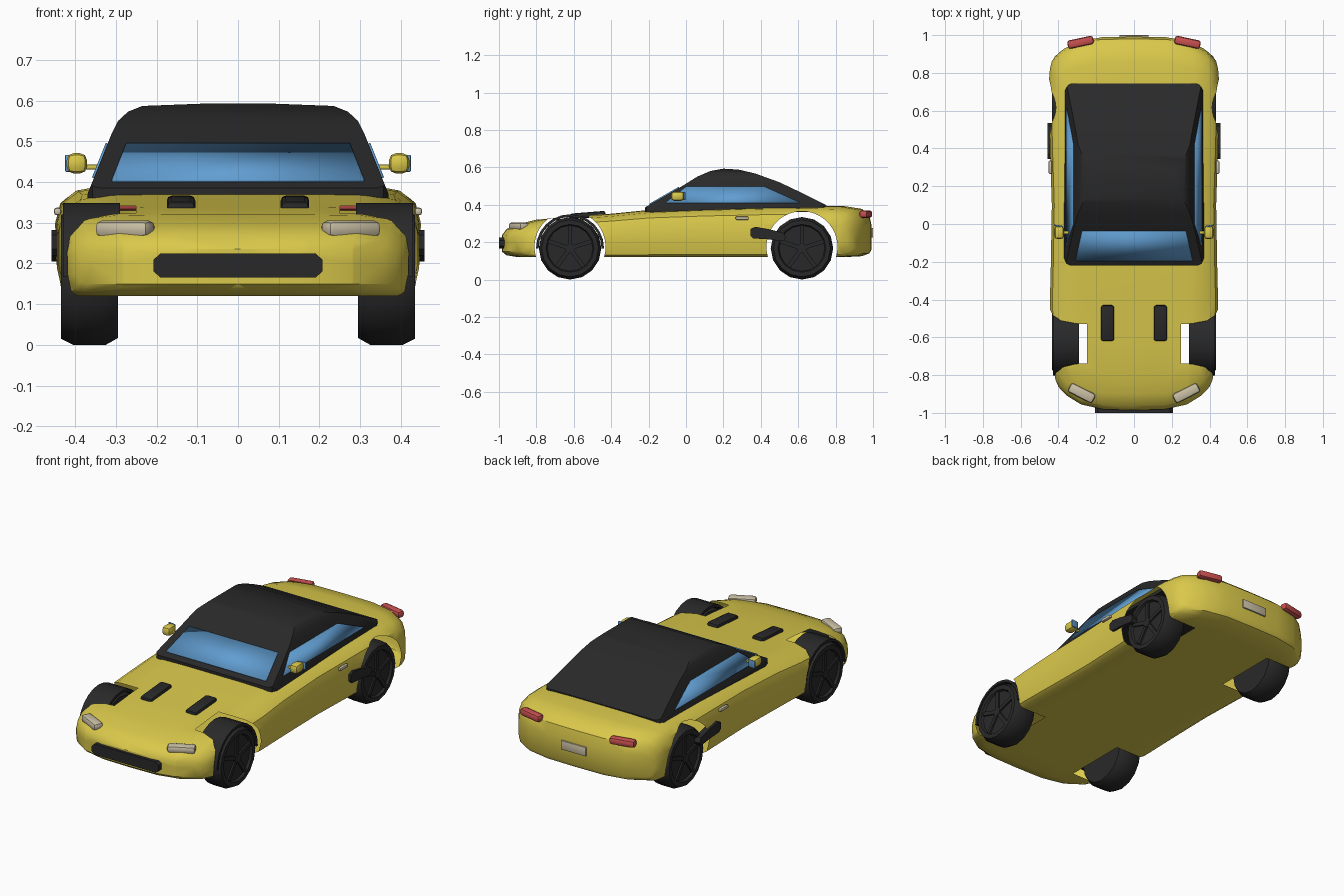
import bpy, bmesh, math
from mathutils import Matrix, Vector

if "Cube" in bpy.data.objects:
    bpy.data.objects.remove(bpy.data.objects["Cube"])


def material(name, r, g, b):
    m = bpy.data.materials.new(name)
    m.use_nodes = True
    m.diffuse_color = (r, g, b, 1)
    m.node_tree.nodes["Principled BSDF"].inputs["Base Color"].default_value = (r, g, b, 1)
    return m


YELLOW = material("yellow paint", 0.70, 0.58, 0.07)
BLACK = material("black trim", 0.022, 0.022, 0.022)
GLASS = material("blue glass", 0.12, 0.34, 0.64)
CREAM = material("cream lamp", 0.60, 0.53, 0.38)
RED = material("red lamp", 0.58, 0.08, 0.08)


def finish(name, bm, mat, mirror=False, angle=35):
    """Turn a bmesh in world coordinates into a shaded object."""
    bmesh.ops.recalc_face_normals(bm, faces=bm.faces)
    mesh = bpy.data.meshes.new(name)
    bm.to_mesh(mesh)
    bm.free()
    mesh.materials.append(mat)
    ob = bpy.data.objects.new(name, mesh)
    bpy.context.collection.objects.link(ob)
    bpy.ops.object.select_all(action='DESELECT')
    ob.select_set(True)
    bpy.context.view_layer.objects.active = ob
    bpy.ops.object.shade_smooth_by_angle(angle=math.radians(angle))
    if mirror:
        ob.modifiers.new("mirror", 'MIRROR')
    return ob


def prism(name, pts, axis, lo, hi, mat, mirror=False):
    """Extrude a 2D outline along x, y or z."""
    bm = bmesh.new()
    def place(p, d):
        co = list(p)
        co.insert("xyz".index(axis), d)
        return bm.verts.new(co)
    a, b = [[place(p, d) for p in pts] for d in (lo, hi)]
    bm.faces.new(a)
    bm.faces.new(b)
    for i in range(len(pts)):
        j = (i + 1) % len(pts)
        bm.faces.new((a[i], a[j], b[j], b[i]))
    return finish(name, bm, mat, mirror)


def block(name, centre, size, mat, bevel=0.012, rot=0, axis='Z', mirror=False):
    """Rounded box."""
    bm = bmesh.new()
    bmesh.ops.create_cube(bm, size=1, matrix=Matrix.Diagonal((*size, 1)))
    bmesh.ops.bevel(bm, geom=bm.edges[:], offset=bevel, segments=2, profile=0.5, affect='EDGES')
    bm.transform(Matrix.Translation(centre) @ Matrix.Rotation(rot, 4, axis))
    return finish(name, bm, mat, mirror)


def pane(name, corners, mat, mirror=False):
    """Thin plate through four corners."""
    bm = bmesh.new()
    bm.faces.new([bm.verts.new(c) for c in corners])
    ob = finish(name, bm, mat, mirror)
    mod = ob.modifiers.new("thickness", 'SOLIDIFY')
    mod.thickness, mod.offset = 0.008, 0
    return ob


def disc(centre, radius, depth, sides):
    """Cylinder lying along x."""
    bm = bmesh.new()
    bmesh.ops.create_cone(bm, cap_ends=True, segments=sides, radius1=radius, radius2=radius, depth=depth,
                          matrix=Matrix.Translation(centre) @ Matrix.Rotation(math.pi / 2, 4, 'Y'))
    return bm


def combine(ob, others, operation):
    """Apply booleans, then drop the helper objects."""
    for o in others:
        m = ob.modifiers.new("cut", 'BOOLEAN')
        m.object, m.operation, m.solver = o, operation, 'EXACT'
    dg = bpy.context.evaluated_depsgraph_get()
    mesh = bpy.data.meshes.new_from_object(ob.evaluated_get(dg))
    ob.modifiers.clear()
    ob.data = mesh
    for o in others:
        bpy.data.objects.remove(o)


# Body: lofted sections (y, half width, top, bottom) with curved ends
STATIONS = [(-.985, .40, .235, .15), (-.96, .415, .27, .13), (-.9, .425, .295, .12), (-.8, .43, .32, .12),
            (-.6, .44, .338, .12), (-.4, .445, .352, .12), (-.2, .44, .372, .12), (.1, .435, .385, .12),
            (.4, .445, .393, .12), (.7, .45, .396, .12), (.85, .45, .392, .12), (.94, .445, .378, .125),
            (.98, .435, .345, .14), (.992, .42, .29, .16)]
HALF = [(0, 0), (.4, 0), (.7, 0), (.92, 0), (.97, .05), (1, .3), (1, .65), (.97, .83),
        (.88, .94), (.7, .99), (.4, 1), (0, 1)]
SECTION = HALF + [(-x, z) for x, z in HALF[-2:0:-1]]
N = len(SECTION)
bm = bmesh.new()
rings = []
for y, w, top, bot in STATIONS:
    ring = []
    for fx, fz in SECTION:
        x = fx * w
        ramp = max(0, (abs(y) - .6) / .4)
        bow = (5 if y < 0 else -3.5) * x ** 4 * ramp
        ring.append(bm.verts.new((x, y + bow, bot + fz * (top - bot))))
    rings.append(ring)
for a, b in zip(rings, rings[1:]):
    for i in range(N):
        j = (i + 1) % N
        bm.faces.new((a[i], a[j], b[j], b[i]))
for ring in (rings[0], rings[-1]):
    for s in (1, -1):
        for i in range(5):
            bm.faces.new([ring[s * k % N] for k in (i, i + 1, 10 - i, 11 - i)])
body = finish("body", bm, YELLOW)

# Wheel openings in the hollow shell
AXLE, ARCH, INNER, ARCH_Z = 0.62, 0.19, 0.25, 0.175
cutters = [finish("arch_cutter", disc((sx * (INNER + .2), sy * AXLE, ARCH_Z), ARCH, .4, 48), YELLOW)
           for sx in (1, -1) for sy in (1, -1)]
combine(body, cutters, 'DIFFERENCE')
bm = bmesh.new()
bm.from_mesh(body.data)


def on_cutter(f):
    wall = all(abs(abs(v.co.x) - INNER) < 1e-4 for v in f.verts)
    return wall or all(abs(math.hypot(abs(v.co.y) - AXLE, v.co.z - ARCH_Z) - ARCH) < .002 for v in f.verts)


bmesh.ops.delete(bm, geom=[f for f in bm.faces if on_cutter(f)], context='FACES')

# Black bonnet: cut its outline into the shell, then colour by position
HOOD, SLOPE = 0.285, 0.467


def cut(co, no, limit):
    faces = [f for f in bm.faces if f.calc_center_median().y < limit]
    geom = faces + list({e for f in faces for e in f.edges}) + list({v for f in faces for v in f.verts})
    bmesh.ops.bisect_plane(bm, geom=geom, plane_co=co, plane_no=no)


for s in (1, -1):
    cut((s * HOOD, 0, 0), (1, 0, 0), -.2)
    cut((s * .155, 0, .22), (-SLOPE * s, 0, 1), -.7)
cut((0, 0, .2), (0, 0, 1), -.9)
for f in bm.faces:
    c = f.calc_center_median()
    edge = max(.2, .22 + SLOPE * (abs(c.x) - .155))
    f.material_index = int(c.y < -.2 and abs(c.x) < HOOD and c.z > edge)
bm.to_mesh(body.data)
bm.free()
body.data.materials.clear()
for m in (YELLOW, BLACK):
    body.data.materials.append(m)

# Cabin: side, front and plan outlines intersected
cabin = prism("cabin", [(-.22, .36), (-.22, .385), (-.02, .5), (.06, .55), (.13, .58), (.2, .593), (.28, .588),
                        (.37, .567), (.5, .52), (.62, .463), (.745, .4), (.745, .36)], 'x', -.5, .5, BLACK)
arch = [(.374, .36), (.31, .52), (.295, .55), (.27, .573), (.235, .587), (0, .596)]
front = prism("front_outline", arch + [(-x, z) for x, z in arch[-2::-1]], 'y', -.5, 1, BLACK)
corner = [(.37, -.18), (.358, -.21), (.33, -.225), (.32, .75), (.35, .735), (.37, .7)]
plan = prism("plan_outline", corner[:3] + [(-x, y) for x, y in corner[2::-1]]
             + [(-x, y) for x, y in corner[:2:-1]] + corner[3:], 'z', .3, .7, BLACK)
combine(cabin, [front, plan], 'INTERSECT')
cabin.select_set(True)
bpy.context.view_layer.objects.active = cabin
bpy.ops.object.shade_smooth_by_angle(angle=math.radians(30))

# Windows
pane("windscreen", [(-.31, -.194, .402), (.31, -.194, .402), (.275, -.037, .492), (-.275, -.037, .492)], GLASS)
pane("side_window", [(.355, -.11, .41), (.355, .61, .41), (.321, .42, .495), (.321, .0, .495)], GLASS, True)

# Wheels: lathed tyre, five spokes and a hub
TYRE = [(0, .295), (.15, .295), (.167, .325), (.167, .405), (.152, .435), (.128, .435), (.122, .422), (0, .422)]
for sy, label in ((-1, "front"), (1, "rear")):
    centre = Vector((0, sy * AXLE, .167))
    bm = bmesh.new()
    line = [bm.verts.new((x, 0, r)) for r, x in TYRE]
    edges = [bm.edges.new(p) for p in zip(line, line[1:])]
    bmesh.ops.spin(bm, geom=line + edges, cent=(0, 0, 0), axis=(1, 0, 0), angle=math.tau, steps=16)
    bmesh.ops.remove_doubles(bm, verts=bm.verts, dist=1e-4)
    bm.transform(Matrix.Translation(centre))
    finish(label + "_tyre", bm, BLACK, True, 30)
    bm = disc(centre + Vector((.424, 0, 0)), .025, .018, 12)
    for k in range(5):
        turn = Matrix.Rotation(k * math.tau / 5, 4, 'X')
        bmesh.ops.create_cube(bm, size=1, matrix=Matrix.Translation(centre) @ turn
                              @ Matrix.Translation((.424, 0, .062)) @ Matrix.Diagonal((.014, .022, .12, 1)))
    finish(label + "_spokes", bm, BLACK, True)

# Front wheel liners
arc = [(math.cos(math.pi * k / 12), math.sin(math.pi * k / 12)) for k in range(13)]
prism("wheel_liner", [(-AXLE + r * c, .167 + r * s) for r, pts in ((.182, arc), (.168, arc[::-1])) for c, s in pts],
      'x', .29, .43, BLACK, True)

# Nose: grille, lamps and bonnet scoops
prism("grille", [(sx * x, z) for sx, pts in ((1, [(.19, .165), (.207, .18), (.207, .21), (.19, .225)]),
                 (-1, [(.19, .225), (.207, .21), (.207, .18), (.19, .165)])) for x, z in pts],
      'y', -1, -.97, BLACK)
block("headlight", (.277, -.895, .285), (.145, .055, .04), CREAM, .014, math.radians(27), 'Z', True)
block("bonnet_scoop", (.14, -.525, .345), (.07, .19, .03), BLACK, .012, .08, 'X', True)

# Tail: lamps and plate
block("tail_light", (.283, .962, .35), (.14, .045, .04), RED, .014, math.radians(-12), 'Z', True)
block("number_plate", (0, .992, .25), (.155, .016, .05), CREAM, .003)

# Sides: mirrors, handles and exhaust pods
block("mirror", (.396, -.045, .446), (.05, .07, .05), YELLOW, .017, 0, 'Z', True)
block("mirror_arm", (.36, -.045, .437), (.06, .016, .012), YELLOW, .004, 0, 'Z', True)
block("mirror_glass", (.402, -.01, .446), (.046, .008, .042), GLASS, .003, .15, 'Z', True)
block("door_handle", (.443, .3, .328), (.018, .07, .018), CREAM, .006, 0, 'Z', True)
prism("side_exhaust", [(.345, .235), (.36, .22), (.44, .215), (.52, .205), (.535, .225), (.52, .25), (.44, .27),
                       (.37, .282), (.345, .27)], 'x', .425, .458, BLACK, True)
